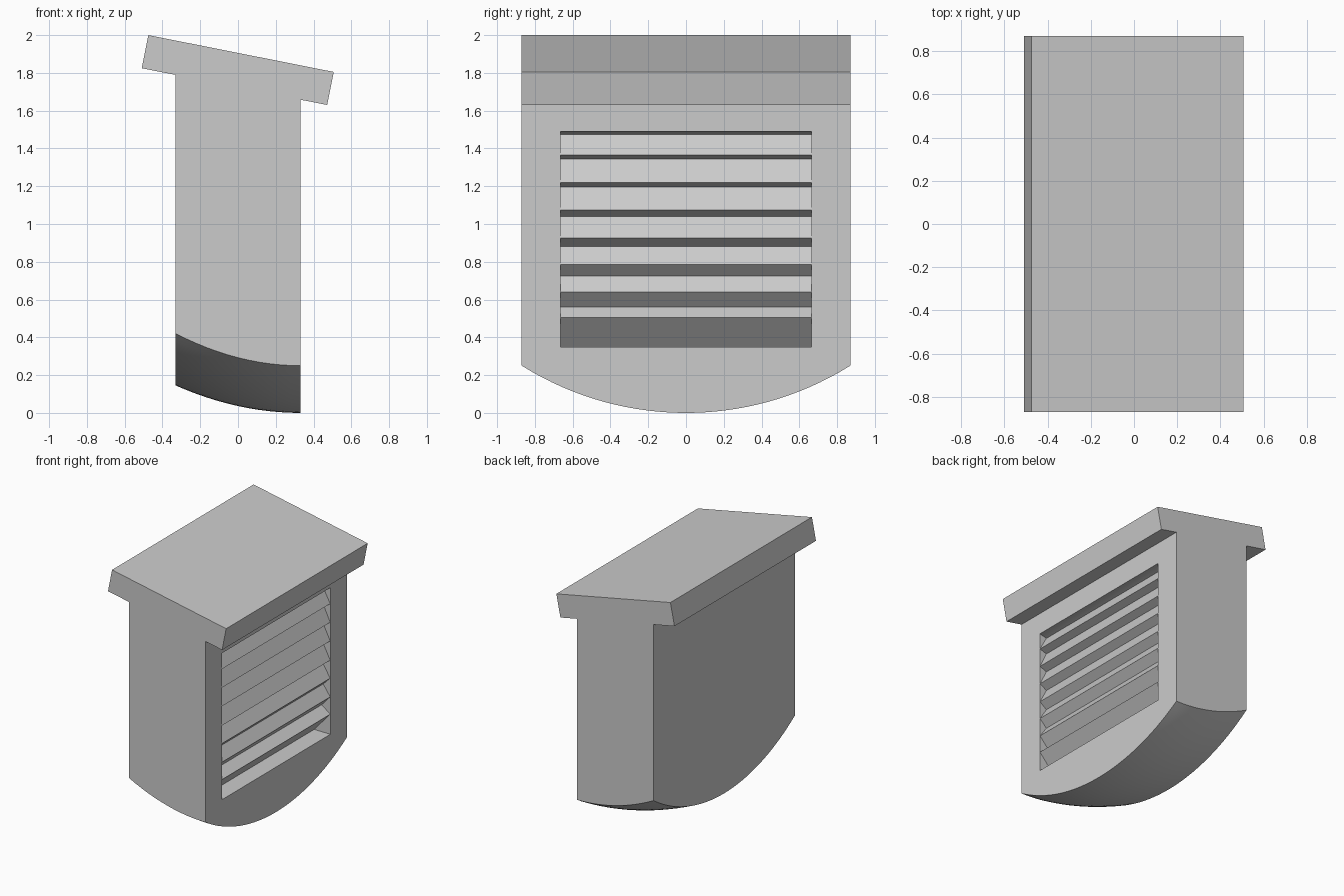
import bpy
import bmesh

cube = bpy.data.objects.get("Cube")
if cube:
    bpy.data.objects.remove(cube, do_unlink=True)

HALF_X, HALF_Y = 0.33, 0.87

grey = bpy.data.materials.new("light_grey")
grey.use_nodes = True
GREY = (0.6, 0.6, 0.6, 1)
grey.diffuse_color = GREY
grey.node_tree.nodes["Principled BSDF"].inputs["Base Color"].default_value = GREY


def finish(bm, name):
    bmesh.ops.recalc_face_normals(bm, faces=bm.faces)
    mesh = bpy.data.meshes.new(name)
    bm.to_mesh(mesh)
    bm.free()
    mesh.materials.append(grey)
    obj = bpy.data.objects.new(name, mesh)
    bpy.context.collection.objects.link(obj)
    return obj


def prism(name, profile, half):
    """Extrude an (x, z) profile along y."""
    bm = bmesh.new()
    face = bm.faces.new([bm.verts.new((x, -half, z)) for x, z in profile])
    new = bmesh.ops.extrude_face_region(bm, geom=[face])["geom"]
    verts = [v for v in new if isinstance(v, bmesh.types.BMVert)]
    bmesh.ops.translate(bm, verts=verts, vec=(0, 2 * half, 0))
    return finish(bm, name)


def belly(x, y):
    """Height of the doubly curved underside."""
    t = ((HALF_X - x) / (2 * HALF_X)) ** 2
    r = 1.639
    arc = r - (r * r - y * y) ** 0.5
    return arc * (1 + 0.1 * t) + 0.145 * t


# Body: sloping top, straight walls, curved underside
NX, NY = 12, 32
bm = bmesh.new()
grid = []
for i in range(NX + 1):
    x = -HALF_X + 2 * HALF_X * i / NX
    row = []
    for j in range(NY + 1):
        y = -HALF_Y + 2 * HALF_Y * j / NY
        row.append(bm.verts.new((x, y, belly(x, y))))
    grid.append(row)
for i in range(NX):
    for j in range(NY):
        bm.faces.new((grid[i][j], grid[i][j + 1], grid[i + 1][j + 1], grid[i + 1][j]))
top = {(sx, sy): bm.verts.new((sx * HALF_X, sy * HALF_Y, 1.725 - sx * 0.065))
       for sx in (-1, 1) for sy in (-1, 1)}
for s, k in ((-1, 0), (1, -1)):
    bm.faces.new(grid[k] + [top[s, 1], top[s, -1]])
    bm.faces.new([row[k] for row in grid] + [top[1, s], top[-1, s]])
bm.faces.new([top[-1, -1], top[1, -1], top[1, 1], top[-1, 1]])
body = finish(bm, "body")

# Louvre panel: zigzag recess cut into the +x wall
tips = [0.505, 0.64, 0.785, 0.925, 1.075, 1.22, 1.365, 1.49]
valleys = [0.35, 0.56, 0.725, 0.88, 1.04, 1.195, 1.345, 1.475]
depths = [0.14, 0.075] + [0.062] * 6
profile = [(0.4, 0.35)]
for tip, valley, depth in zip(tips, valleys, depths):
    profile += [(HALF_X - depth, valley), (HALF_X - 0.002, tip)]
profile.append((0.4, tips[-1]))
cutter = prism("louvre_cutter", profile, 0.665)
cutter.hide_render = True

cut = body.modifiers.new("louvres", "BOOLEAN")
cut.operation = "DIFFERENCE"
cut.solver = "EXACT"
cut.object = cutter
bpy.context.view_layer.objects.active = body
body.select_set(True)
bpy.ops.object.modifier_apply(modifier=cut.name)
bpy.data.objects.remove(cutter, do_unlink=True)
bpy.ops.object.shade_smooth_by_angle(angle=0.26)

# Tilted roof slab
prism("roof", [(-0.51, 1.825), (-0.475, 2.0), (0.507, 1.805), (0.472, 1.63)], HALF_Y)
